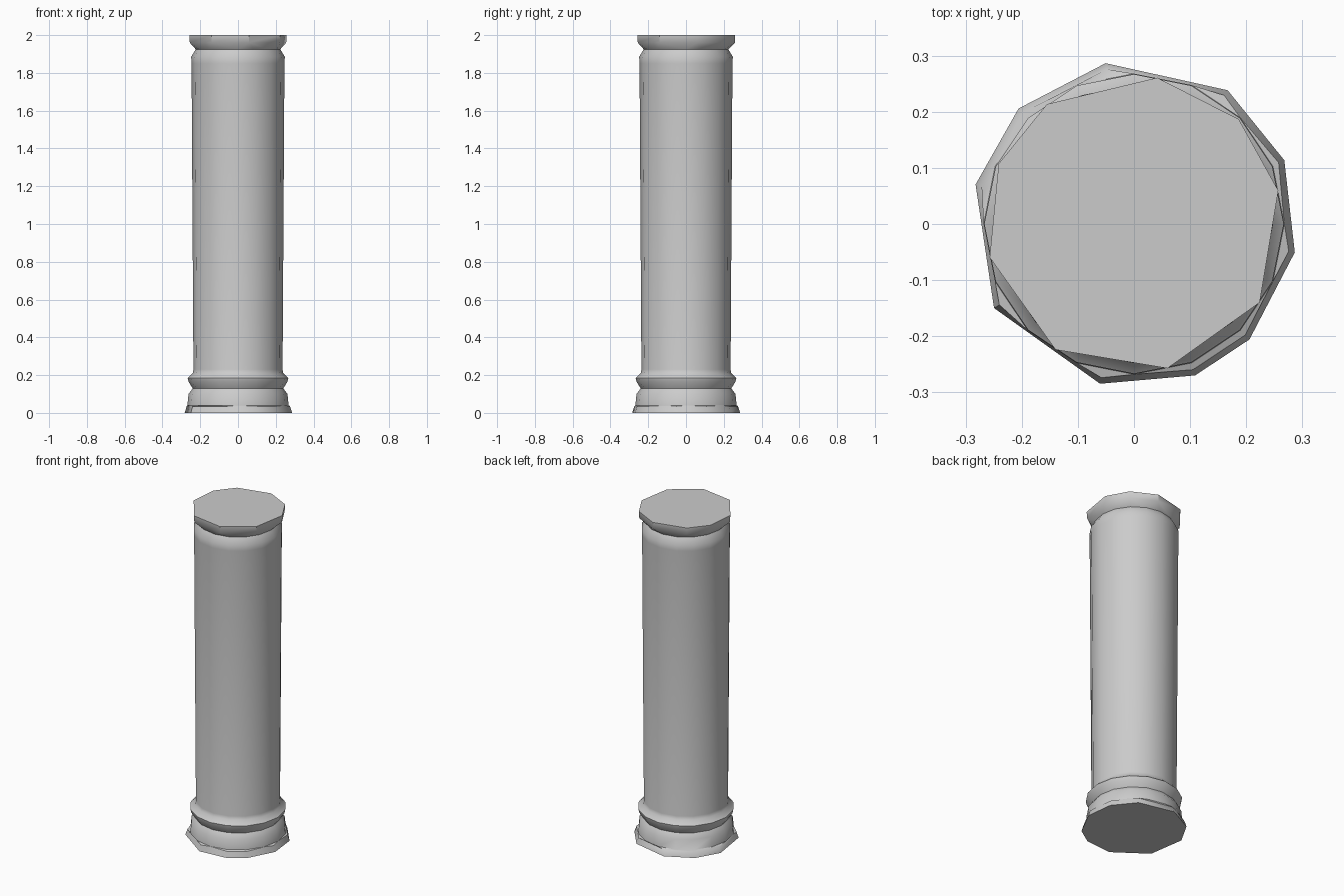
import bpy, bmesh
from math import sin, cos, radians

cube = bpy.data.objects.get("Cube")
if cube:
    bpy.data.objects.remove(cube)

stone = bpy.data.materials.new("grey stone")
stone.use_nodes = True
colour = (0.6, 0.6, 0.6, 1)
stone.diffuse_color = colour
stone.node_tree.nodes["Principled BSDF"].inputs["Base Color"].default_value = colour


def regular(sides):
    return [i * 360 / sides for i in range(sides)]


def zip_rings(bm, lower, upper):
    """Join two rings of (angle, vertex) pairs whose corner counts differ."""
    i = j = 0
    n, m = len(lower), len(upper)

    def angle(ring, k):
        return ring[k % len(ring)][0] + 360 * (k // len(ring))

    while i < n or j < m:
        a, b = lower[i % n][1], upper[j % m][1]
        step_low = angle(lower, i + 1) if i < n else 9999
        step_up = angle(upper, j + 1) if j < m else 9999
        if abs(step_low - step_up) < 0.01:
            bm.faces.new((a, lower[(i + 1) % n][1], upper[(j + 1) % m][1], b))
            i, j = i + 1, j + 1
        elif step_low < step_up:
            bm.faces.new((a, lower[(i + 1) % n][1], b))
            i += 1
        else:
            bm.faces.new((a, upper[(j + 1) % m][1], b))
            j += 1


def loft(name, sections):
    """Closed solid through sections of (height, radius, corner angles)."""
    bm = bmesh.new()
    rings = []
    for z, r, angles in sections:
        rings.append([(a, bm.verts.new((r * cos(radians(a)), r * sin(radians(a)), z)))
                      for a in angles])
    for low, up in zip(rings, rings[1:]):
        zip_rings(bm, low, up)
    bm.faces.new([v for _, v in reversed(rings[0])])
    bm.faces.new([v for _, v in rings[-1]])
    bmesh.ops.recalc_face_normals(bm, faces=bm.faces)
    mesh = bpy.data.meshes.new(name)
    bm.to_mesh(mesh)
    bm.free()
    mesh.materials.append(stone)
    obj = bpy.data.objects.new(name, mesh)
    bpy.context.collection.objects.link(obj)
    bpy.ops.object.select_all(action="DESELECT")
    obj.select_set(True)
    bpy.context.view_layer.objects.active = obj
    bpy.ops.object.shade_smooth_by_angle(angle=radians(40))
    return obj


# Uneven, hand-cut corners of the foot and the top slab
foot = [23, 55, 100, 135, 166, 211, 258, 292, 315, 350]
slab = [13, 45, 81, 126, 156, 193, 238, 283, 328]
round_ring = regular(16)

# Foot, hollow, rounded collar, then the plain shaft with its neck and top slab
loft("column", [
    (0, 0.291, foot),
    (0.035, 0.28, foot),
    (0.04, 0.268, round_ring),
    (0.1, 0.262, round_ring),
    (0.13, 0.24, round_ring),
    (0.165, 0.262, round_ring),
    (0.185, 0.267, round_ring),
    (0.21, 0.24, round_ring),
    (0.23, 0.236, round_ring),
    (1.85, 0.246, round_ring),
    (1.885, 0.248, round_ring),
    (1.925, 0.224, round_ring),
    (1.96, 0.262, slab),
    (2, 0.264, slab),
])
